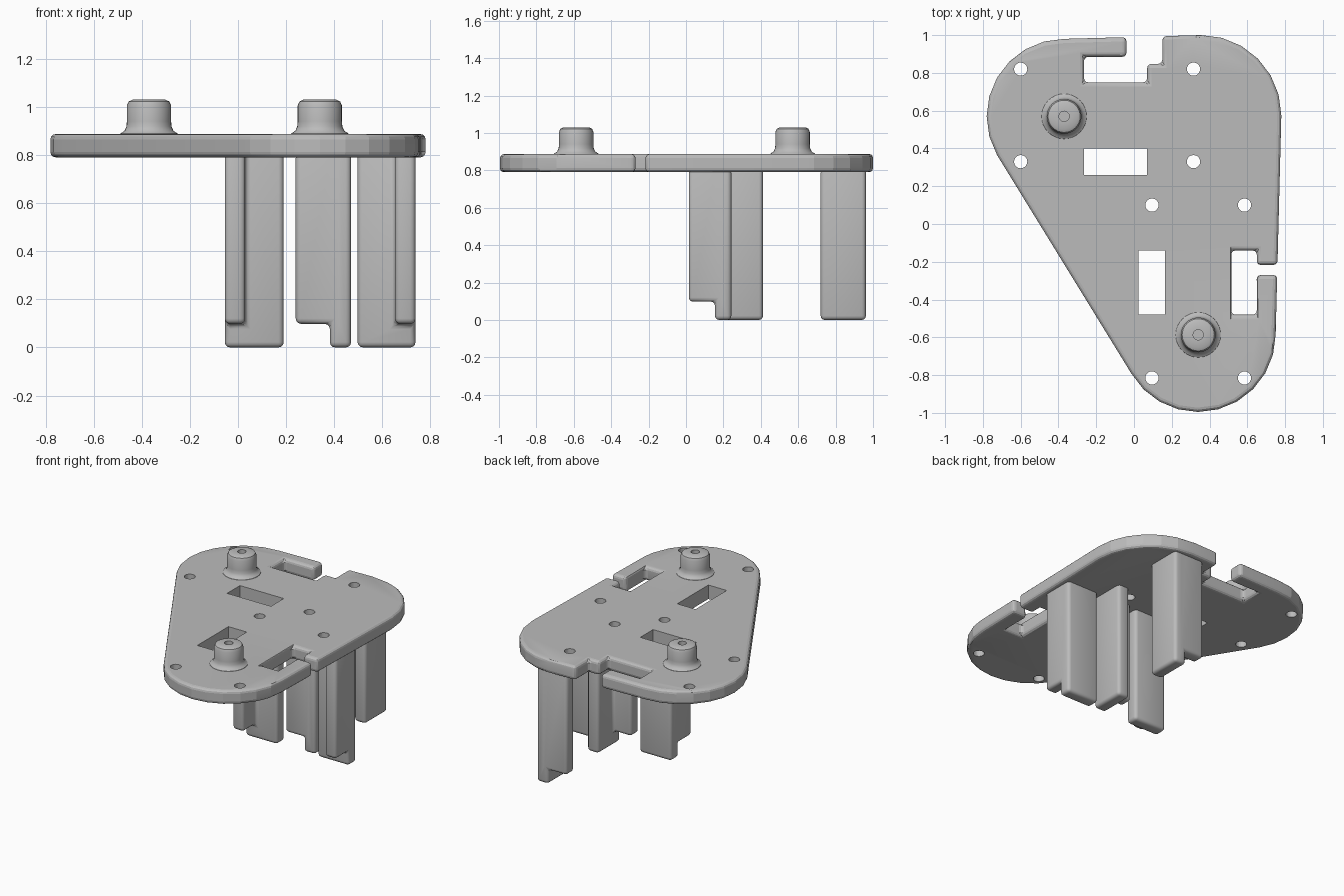
import bpy
import bmesh
from math import cos, sin, tau, radians
from mathutils.geometry import convex_hull_2d

cube = bpy.data.objects.get("Cube")
if cube:
    bpy.data.objects.remove(cube, do_unlink=True)

grey = bpy.data.materials.new("plain grey")
grey.use_nodes = True
grey.diffuse_color = (0.5, 0.5, 0.5, 1)
grey.node_tree.nodes["Principled BSDF"].inputs["Base Color"].default_value = (0.5, 0.5, 0.5, 1)

PLATE_BOTTOM, PLATE_TOP = 0.79, 0.887


def prism(name, points, z0, z1, cutter=False):
    """Upright solid from a counter-clockwise outline."""
    bm = bmesh.new()
    face = bm.faces.new([bm.verts.new((x, y, z0)) for x, y in points])
    ext = bmesh.ops.extrude_face_region(bm, geom=[face])["geom"]
    top = [v for v in ext if isinstance(v, bmesh.types.BMVert)]
    bmesh.ops.translate(bm, verts=top, vec=(0, 0, z1 - z0))
    bmesh.ops.recalc_face_normals(bm, faces=bm.faces)
    mesh = bpy.data.meshes.new(name)
    bm.to_mesh(mesh)
    bm.free()
    obj = bpy.data.objects.new(name, mesh)
    bpy.context.collection.objects.link(obj)
    mesh.materials.append(grey)
    if cutter:
        obj.hide_render = True
        obj.hide_set(True)
    return obj


def rect(x0, x1, y0, y1):
    return [(x0, y0), (x1, y0), (x1, y1), (x0, y1)]


def circle(x, y, r, n):
    return [(x + r * cos(tau * i / n), y + r * sin(tau * i / n)) for i in range(n)]


def combine(obj, other, operation):
    mod = obj.modifiers.new(operation.lower(), "BOOLEAN")
    mod.operation = operation
    mod.solver = "EXACT"
    mod.object = other


def bevel(obj, width):
    mod = obj.modifiers.new("rounded edges", "BEVEL")
    mod.width = width
    mod.segments = 3
    mod.limit_method = "ANGLE"
    mod.angle_limit = radians(50)


def finish(obj, angle):
    """Apply the modifiers, drop the helpers and set the shading."""
    helpers = {m.object for m in obj.modifiers if m.type == "BOOLEAN"}
    graph = bpy.context.evaluated_depsgraph_get()
    mesh = bpy.data.meshes.new_from_object(obj.evaluated_get(graph))
    obj.modifiers.clear()
    obj.data = mesh
    for helper in helpers:
        bpy.data.objects.remove(helper, do_unlink=True)
    bpy.ops.object.select_all(action="DESELECT")
    obj.select_set(True)
    bpy.context.view_layer.objects.active = obj
    bpy.ops.object.shade_smooth_by_angle(angle=radians(angle))


# Base plate: three rounded corners joined by straight sides
corners = (circle(-0.37, 0.57, 0.41, 24) + circle(0.355, 0.575, 0.425, 24)
           + circle(0.34, -0.585, 0.41, 24))
outline = [corners[i] for i in convex_hull_2d(corners)]
plate = prism("base_plate", outline, PLATE_BOTTOM, PLATE_TOP)


def cut(points):
    combine(plate, prism("cutter", points, 0.6, 1.2, True), "DIFFERENCE")


# Hooked notches that open to the plate's edge
for notch in (rect(-0.265, 0.07, 0.75, 0.885), rect(-0.04, 0.15, 0.848, 1.1),
              rect(0.515, 0.65, -0.48, -0.14), rect(0.64, 0.9, -0.27, -0.217)):
    cut(notch)
bevel(plate, 0.022)

# Closed slots and screw holes
cut(rect(-0.265, 0.07, 0.26, 0.4))
cut(rect(0.025, 0.165, -0.48, -0.14))
for x in (-0.6, 0.315):
    for y in (0.33, 0.82):
        cut(circle(x, y, 0.035, 20))
for x in (0.095, 0.585):
    for y in (-0.815, 0.1):
        cut(circle(x, y, 0.035, 20))
finish(plate, 14)

# Pegs on top: turned profile with a flared foot and a blind hole
PEG = [(0.122, 0.88), (0.118, 0.89), (0.102, 0.9), (0.094, 0.918), (0.092, 0.94),
       (0.092, 1.005), (0.085, 1.022), (0.068, 1.03), (0.027, 1.03), (0.027, 0.95)]


def peg(name, x, y, n=32):
    bm = bmesh.new()
    rings = [[bm.verts.new((px, py, z)) for px, py in circle(x, y, r, n)] for r, z in PEG]
    for a, b in zip(rings, rings[1:]):
        for i in range(n):
            j = (i + 1) % n
            bm.faces.new((a[i], a[j], b[j], b[i]))
    bm.faces.new(rings[-1])
    bm.faces.new(rings[0][::-1])
    mesh = bpy.data.meshes.new(name)
    bm.to_mesh(mesh)
    bm.free()
    mesh.materials.append(grey)
    obj = bpy.data.objects.new(name, mesh)
    bpy.context.collection.objects.link(obj)
    finish(obj, 35)


peg("back_peg", -0.37, 0.57)
peg("front_peg", 0.34, -0.587)


# Legs: a long web reaching the floor and a shorter flange at one side
def leg(name, web, flange):
    obj = prism(name, rect(*web), 0, 0.81)
    combine(obj, prism("flange", rect(*flange), 0.098, 0.81, True), "UNION")
    bevel(obj, 0.022)
    finish(obj, 35)


leg("front_leg_a", (-0.055, 0.19, 0.155, 0.242), (-0.055, 0.03, 0.015, 0.2))
leg("front_leg_b", (0.497, 0.738, 0.155, 0.242), (0.653, 0.738, 0.015, 0.2))
leg("middle_leg", (0.382, 0.47, 0.17, 0.412), (0.24, 0.42, 0.17, 0.257))
leg("back_leg", (0.382, 0.47, 0.72, 0.962), (0.24, 0.42, 0.877, 0.962))
